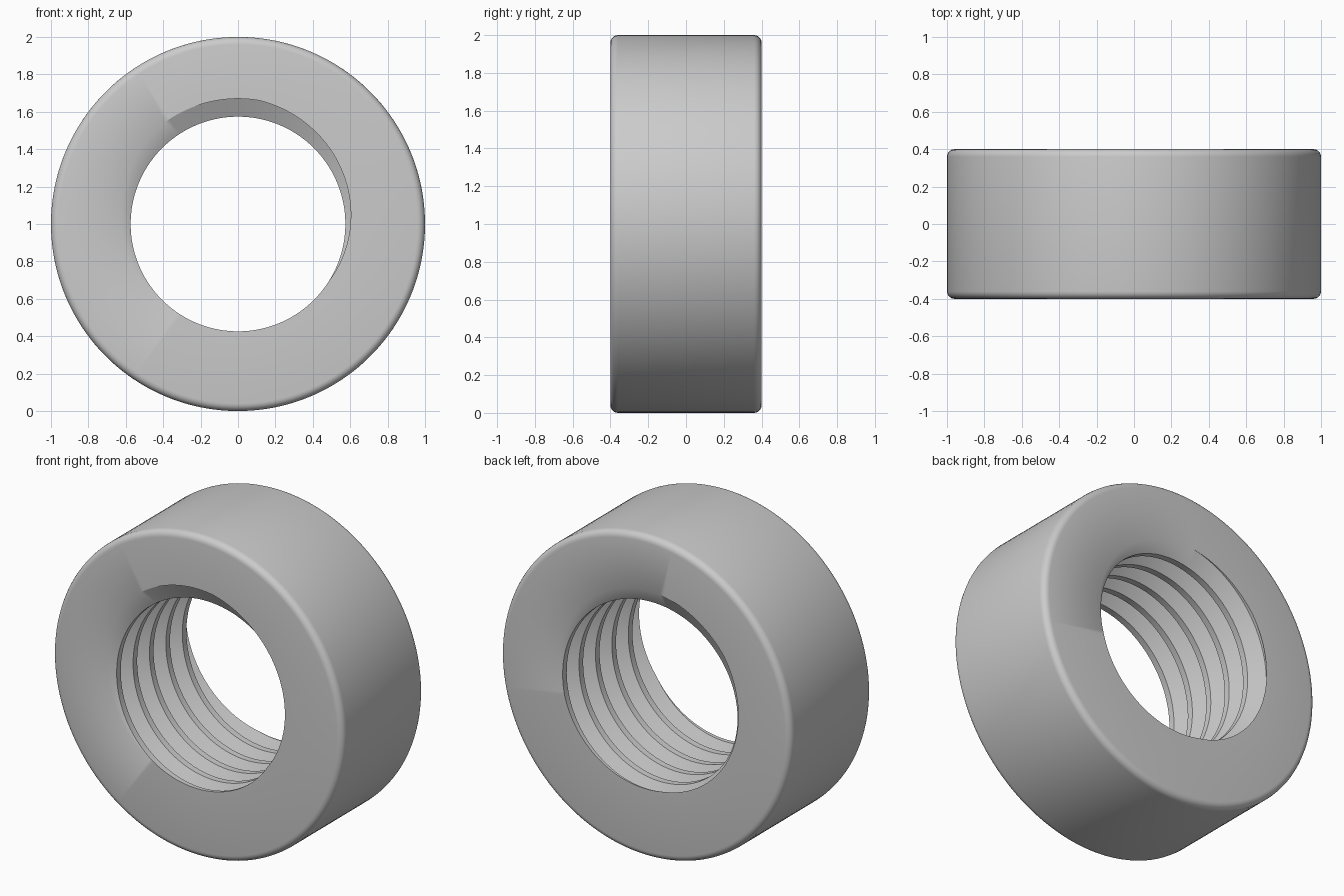
import bpy, bmesh
from math import sin, cos, pi, radians, atan2

cube = bpy.data.objects.get("Cube")
if cube:
    bpy.data.objects.remove(cube, do_unlink=True)

SEGMENTS = 160
HALF = 0.4                  # half of the ring's depth
OUTER, FILLET = 1.0, 0.04
CREST, ROOT = 0.574, 0.67   # thread radii
TURNS = 4.95
PITCH = 2 * HALF / TURNS
START = radians(103)        # where the groove meets the front face

# One thread pitch: (offset along the axis in pitches, radius)
THREAD = [(-0.0625, ROOT), (0.0625, ROOT), (0.375, CREST), (0.625, CREST)]


def thread_surface(bm):
    """Right-handed helical thread, longer than the ring at both ends."""
    columns = []
    for j in range(SEGMENTS):
        t = j / SEGMENTS
        a = START - 2 * pi * t
        columns.append([
            bm.verts.new((r * cos(a), -HALF + PITCH * (k + off + t), 1 + r * sin(a)))
            for k in range(-2, 8) for off, r in THREAD])
    for j in range(SEGMENTS):
        here, following = columns[j], columns[(j + 1) % SEGMENTS]
        # The last column joins the first one, one pitch further on
        shift = len(THREAD) if j == SEGMENTS - 1 else 0
        for i in range(len(here) - 1 - shift):
            bm.faces.new((here[i], here[i + 1],
                          following[i + 1 + shift], following[i + shift]))


def trim(bm, side):
    bmesh.ops.bisect_plane(bm, geom=bm.verts[:] + bm.edges[:] + bm.faces[:],
                           dist=1e-5, plane_co=(0, side * HALF, 0),
                           plane_no=(0, side, 0), clear_outer=True)


def end_face_and_fillet(bm, side):
    """Grow the cut edge of the thread outwards into the end face and rounded rim."""
    rim = [e for e in bm.edges if e.is_boundary
           and all(abs(v.co.y - side * HALF) < 1e-4 for v in e.verts)]
    for step in range(6):
        b = step / 5 * pi / 2
        r = OUTER - FILLET + FILLET * sin(b)
        y = side * (HALF - FILLET + FILLET * cos(b))
        grown = bmesh.ops.extrude_edge_only(bm, edges=rim)["geom"]
        for v in grown:
            if isinstance(v, bmesh.types.BMVert):
                a = atan2(v.co.z - 1, v.co.x)
                v.co = (r * cos(a), y, 1 + r * sin(a))
        rim = [e for e in grown if isinstance(e, bmesh.types.BMEdge) and e.is_boundary]
    return rim


# Threaded ring
bm = bmesh.new()
thread_surface(bm)
for side in (-1, 1):
    trim(bm, side)
rims = end_face_and_fillet(bm, -1) + end_face_and_fillet(bm, 1)

# Outer wall
bmesh.ops.bridge_loops(bm, edges=rims)
bmesh.ops.recalc_face_normals(bm, faces=bm.faces[:])

mesh = bpy.data.meshes.new("threaded_ring")
bm.to_mesh(mesh)
bm.free()
ring = bpy.data.objects.new("threaded_ring", mesh)
bpy.context.collection.objects.link(ring)

# Plain grey metal
grey = bpy.data.materials.new("grey_metal")
grey.use_nodes = True
colour = (0.6, 0.6, 0.6, 1)
grey.diffuse_color = colour
grey.node_tree.nodes["Principled BSDF"].inputs["Base Color"].default_value = colour
mesh.materials.append(grey)

bpy.context.view_layer.objects.active = ring
ring.select_set(True)
bpy.ops.object.shade_smooth_by_angle(angle=radians(28))
